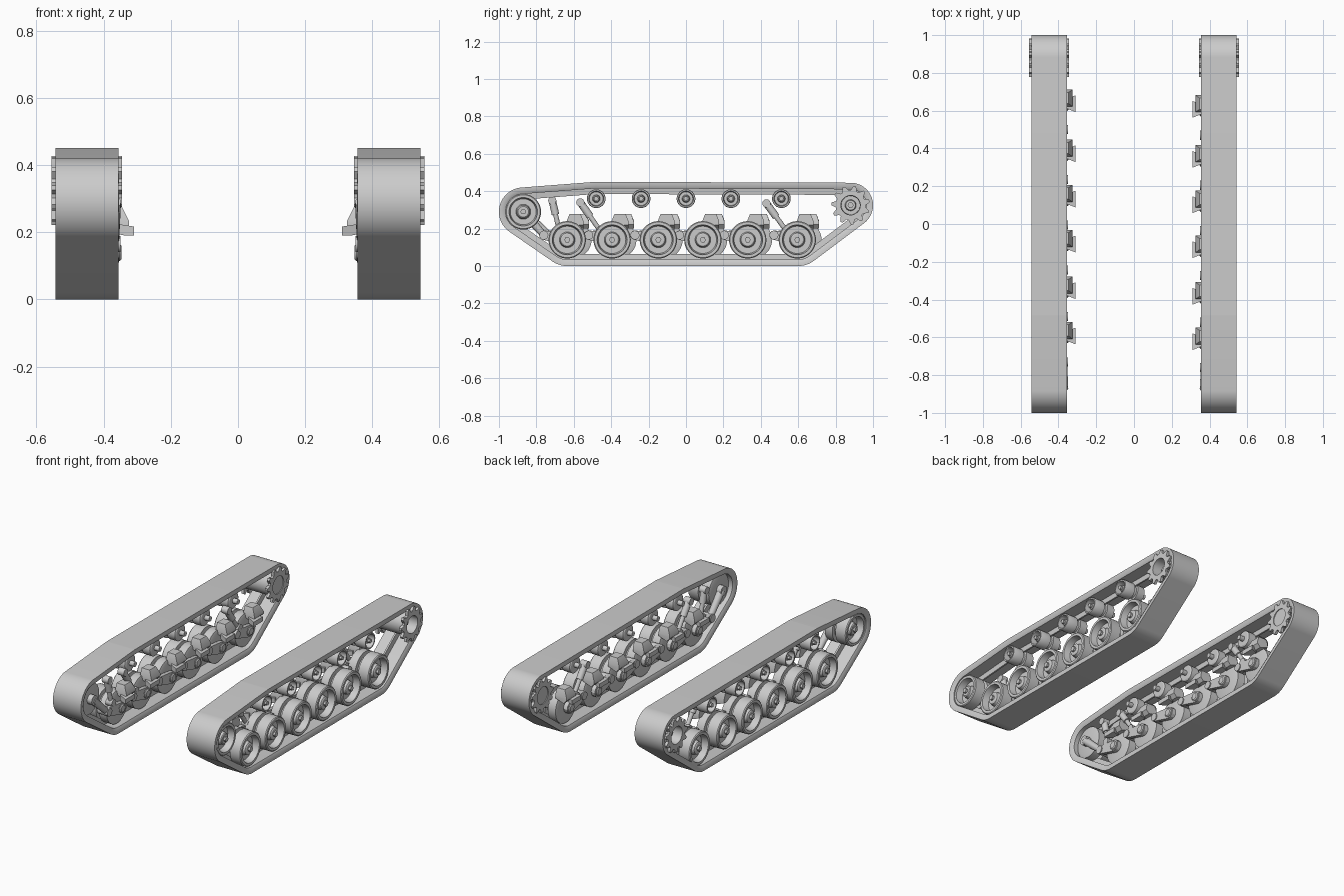
import bpy, bmesh, math
from mathutils import Vector

cube = bpy.data.objects.get("Cube")
if cube:
    bpy.data.objects.remove(cube, do_unlink=True)

steel = bpy.data.materials.new("grey_steel")
GREY = (0.6, 0.6, 0.6, 1)
steel.use_nodes = True
steel.diffuse_color = GREY
steel.node_tree.nodes["Principled BSDF"].inputs["Base Color"].default_value = GREY


def finish(name, bm):
    bmesh.ops.recalc_face_normals(bm, faces=bm.faces)
    mesh = bpy.data.meshes.new(name)
    bm.to_mesh(mesh)
    bm.free()
    mesh.materials.append(steel)
    obj = bpy.data.objects.new(name, mesh)
    bpy.context.collection.objects.link(obj)
    bpy.ops.object.select_all(action='DESELECT')
    obj.select_set(True)
    bpy.context.view_layer.objects.active = obj
    bpy.ops.object.shade_smooth_by_angle(angle=math.radians(30))
    return obj


def skin(name, loops, closed=False):
    """Join equal closed loops of points; cap the ends unless closed."""
    bm = bmesh.new()
    rings = [[bm.verts.new(p) for p in loop] for loop in loops]
    n = len(rings[0])
    pairs = list(zip(rings, rings[1:]))
    if closed:
        pairs.append((rings[-1], rings[0]))
    else:
        bm.faces.new(rings[0])
        bm.faces.new(rings[-1])
    for a, b in pairs:
        for i in range(n):
            j = (i + 1) % n
            bm.faces.new((a[i], a[j], b[j], b[i]))
    return finish(name, bm)


def lathe(name, s, y, z, profile, n=36, scale=1):
    """Turn an (x, radius) profile about the x axis."""
    angles = [math.tau * i / n for i in range(n)]
    return skin(name, [[(s * x, y + r * scale * math.cos(a), z + r * scale * math.sin(a))
                        for a in angles] for x, r in profile])


def hull(name, s, points):
    bm = bmesh.new()
    for x, y, z in points:
        bm.verts.new((s * x, y, z))
    res = bmesh.ops.convex_hull(bm, input=bm.verts)
    loose = [g for g in res["geom_interior"] if isinstance(g, bmesh.types.BMVert)]
    bmesh.ops.delete(bm, geom=loose, context='VERTS')
    bmesh.ops.dissolve_limit(bm, angle_limit=0.01, verts=bm.verts, edges=bm.edges)
    return finish(name, bm)


def rod(name, s, x, start, end, r0, r1, n=16):
    """Round bar in a plane of constant x, between two (y, z) points."""
    a, b = Vector((s * x, *start)), Vector((s * x, *end))
    side = Vector((1, 0, 0))
    up = (b - a).normalized().cross(side)
    turn = [math.tau * i / n for i in range(n)]
    return skin(name, [[p + r * (side * math.cos(t) + up * math.sin(t)) for t in turn]
                       for p, r in ((a, r0), (b, r1))])


# Guide circles the belt is stretched around: y, z, radius
IDLER, DRIVE = (-0.87, 0.29), (0.88, 0.325)
CIRCLES = [(*IDLER, 0.13), (*DRIVE, 0.12), (-0.635, 0.14, 0.14),
           (0.6, 0.14, 0.14), (-0.48, 0.36, 0.09), (0.51, 0.36, 0.088)]


def belt_loop(x, depth, n=180):
    loop = []
    for i in range(n):
        t = math.tau * i / n
        c, d = math.cos(t), math.sin(t)
        y, z, r = max(CIRCLES, key=lambda k: k[0] * c + k[1] * d + k[2])
        loop.append((x, y + (r - depth) * c, z + (r - depth) * d))
    return loop


# Belt cross-section: full-width skin, narrower pad, central guide ridge
BELT = [(0.355, 0), (0.543, 0), (0.543, 0.02), (0.535, 0.035), (0.458, 0.035),
        (0.455, 0.065), (0.445, 0.065), (0.442, 0.035), (0.363, 0.035), (0.355, 0.02)]

# Paired disc wheel with a dished outer face and raised hub
WHEEL = [(0.385, 0.085), (0.39, 0.1), (0.44, 0.1), (0.44, 0.075), (0.461, 0.075),
         (0.461, 0.1), (0.527, 0.1), (0.532, 0.095), (0.532, 0.08), (0.492, 0.073),
         (0.492, 0.042), (0.518, 0.036), (0.522, 0.03)]

WHEEL_Y = [-0.635, -0.395, -0.148, 0.09, 0.33, 0.595]
ROLLER_Y = [-0.48, -0.24, 0, 0.24, 0.51]


def wheel(name, s, y, z, scale):
    lathe(name, s, y, z, WHEEL, scale=scale)
    lathe(name + "_bolt", s, y, z, [(0.515, 0.016), (0.535, 0.016)], n=6,
          scale=max(scale, 0.8))
    lathe(name + "_axle", s, y, z, [(0.354, 0.03), (0.39, 0.03)], n=20, scale=scale)


def suspension_arm(tag, s, y):
    py, pz, hz = y - 0.125, 0.165, 0.14
    # Swing arm tapering from pivot to hub
    ends = ((py, pz, 0.025), (y, hz, 0.036))
    hull("swing_arm" + tag, s, [
        (x, cy + r * math.cos(math.tau * i / 12), cz + r * math.sin(math.tau * i / 12))
        for x in (0.356, 0.38) for cy, cz, r in ends for i in range(12)])
    lathe("arm_pivot" + tag, s, py, pz, [(0.35, 0.024), (0.42, 0.024)], n=20)
    lathe("arm_hub" + tag, s, y, hz, [(0.347, 0.02), (0.352, 0.026), (0.385, 0.026)], n=20)
    # Bump stop: flared pad on a sloping bracket
    by = y + 0.012
    hull("bump_pad" + tag, s, [(x, by + k * w, z) for k in (-1, 1) for x, w, z in (
        (0.31, 0.044, 0.19), (0.31, 0.044, 0.217), (0.335, 0.034, 0.19),
        (0.335, 0.034, 0.217), (0.36, 0.024, 0.195), (0.36, 0.024, 0.225))])
    by += 0.03
    hull("bump_bracket" + tag, s, [(x, by + k * w, z) for k in (-1, 1) for x, w, z in (
        (0.325, 0.045, 0.222), (0.345, 0.045, 0.2), (0.4, 0.045, 0.22),
        (0.325, 0.045, 0.235), (0.4, 0.045, 0.24), (0.347, 0.03, 0.278),
        (0.4, 0.03, 0.278))])


def shock(tag, s, top, bottom):
    mid = tuple((a + b) / 2 for a, b in zip(top, bottom))
    rod("shock_body" + tag, s, 0.378, top, mid, 0.02, 0.02)
    rod("shock_rod" + tag, s, 0.378, mid, bottom, 0.013, 0.013)
    for part, (y, z) in (("top", top), ("bottom", bottom)):
        lathe(f"shock_{part}_eye{tag}", s, y, z, [(0.357, 0.022), (0.4, 0.022)], n=16)


def sprocket(tag, s, teeth=11):
    y, z = DRIVE
    n = teeth * 4
    radii = (0.08, 0.103, 0.103, 0.08)

    def ring(x, radius):
        return [(s * x, y + radius(i) * math.cos(math.tau * i / n),
                 z + radius(i) * math.sin(math.tau * i / n)) for i in range(n)]
    tooth, bore = (lambda i: radii[i % 4]), (lambda i: 0.052)
    for side, x0, x1 in (("inner", 0.345, 0.362), ("outer", 0.538, 0.555)):
        skin(f"sprocket_{side}_ring{tag}", [ring(x0, tooth), ring(x1, tooth),
                                            ring(x1, bore), ring(x0, bore)], closed=True)
    # Drum with a recessed outer face and a hub
    lathe("sprocket_drum" + tag, s, y, z, [
        (0.35, 0.055), (0.365, 0.07), (0.54, 0.07), (0.545, 0.052), (0.49, 0.05),
        (0.49, 0.03), (0.51, 0.026)])
    lathe("sprocket_bolt" + tag, s, y, z, [(0.505, 0.016), (0.52, 0.016)], n=6)


for s, tag, shift in ((1, "_left", 0), (-1, "_right", 0.03)):
    skin("track_belt" + tag, [belt_loop(s * x, d) for x, d in BELT], closed=True)
    sprocket(tag, s)
    wheel("idler_wheel" + tag, s, *IDLER, 0.95)
    for i, y in enumerate(WHEEL_Y, 1):
        wheel(f"road_wheel_{i}{tag}", s, y + shift, 0.14, 1)
        suspension_arm(f"_{i}{tag}", s, y + shift)
    for i, y in enumerate(ROLLER_Y, 1):
        wheel(f"return_roller_{i}{tag}", s, y, 0.36, 0.5)
    # Dampers on the end wheels
    for i, (top, bottom) in enumerate((((-0.715, 0.35), (-0.68, 0.2)),
                                       ((-0.565, 0.34), (-0.46, 0.19)),
                                       ((0.43, 0.335), (0.535, 0.19))), 1):
        shock(f"_{i}{tag}", s, top, bottom)
    # Tensioner link from idler to first wheel arm
    rod("idler_link" + tag, s, 0.372, IDLER, (WHEEL_Y[0] + shift - 0.125, 0.165), 0.024, 0.018)
